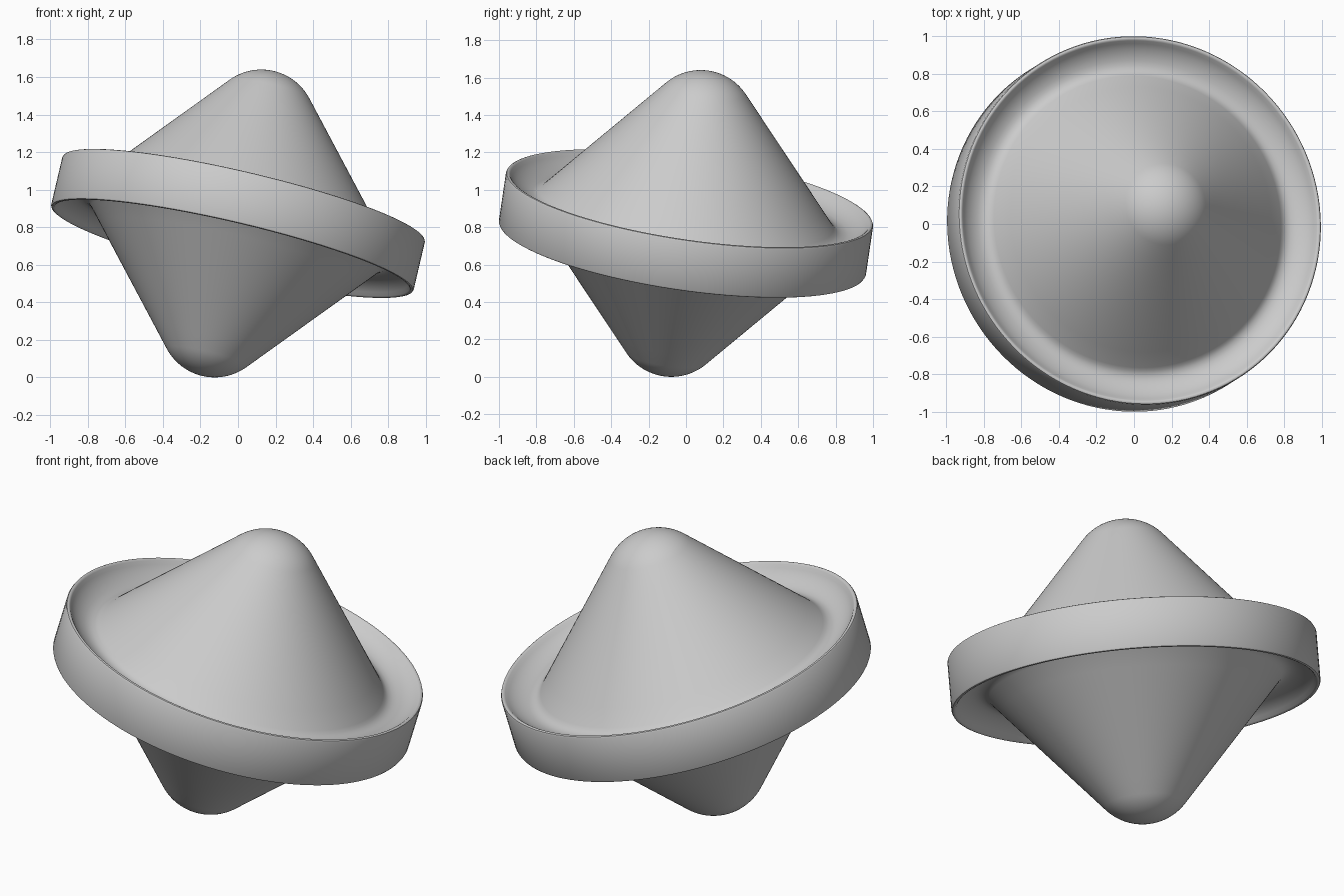
import bpy, bmesh, math
from mathutils import Vector

if "Cube" in bpy.data.objects:
    bpy.data.objects.remove(bpy.data.objects["Cube"])

SEG = 128
AXIS = Vector((0.2345, 0.148, 1.0)).normalized()
CENTRE = Vector((0, 0, 0.82))

# upper half profile (radius, height along axis): rounded tip, cone, trough, rim
TIP_R, TIP_H, HALF = 0.29, 0.55, math.radians(40.7)
upper = [(0.0, TIP_H + TIP_R)]
N = 14
for i in range(1, N + 1):
    a = math.pi / 2 + (HALF - math.pi / 2) * i / N
    upper.append((TIP_R * math.cos(a), TIP_H + TIP_R * math.sin(a)))
r0, h0 = upper[-1]
for k in range(1, 9):                        # straight cone flank
    r = r0 + (0.785 - r0) * k / 8
    upper.append((r, h0 - (r - r0) / math.tan(HALF)))
upper += [(0.80, 0.068), (0.82, 0.058), (0.845, 0.056), (0.87, 0.061),
          (0.90, 0.073), (0.93, 0.092), (0.955, 0.115), (0.968, 0.133),
          (0.974, 0.138), (0.981, 0.140), (0.988, 0.137), (0.992, 0.129)]

# mirror the profile for the lower half
profile = upper + [(r, -h) for r, h in reversed(upper)]

# revolve the profile
bm = bmesh.new()
rings = []
for r, h in profile:
    if r == 0:
        rings.append([bm.verts.new((0, 0, h))])
    else:
        rings.append([bm.verts.new((r * math.cos(2 * math.pi * s / SEG),
                                    r * math.sin(2 * math.pi * s / SEG), h))
                      for s in range(SEG)])
for top, low in zip(rings, rings[1:]):
    for s in range(SEG):
        n = (s + 1) % SEG
        if len(top) == 1:
            bm.faces.new((top[0], low[s], low[n]))
        elif len(low) == 1:
            bm.faces.new((top[s], low[0], top[n]))
        else:
            bm.faces.new((top[s], low[s], low[n], top[n]))
bmesh.ops.recalc_face_normals(bm, faces=bm.faces[:])

# tilt and lift so that the lower tip rests on the ground
rot = Vector((0, 0, 1)).rotation_difference(AXIS).to_matrix()
for v in bm.verts:
    v.co = rot @ v.co + CENTRE
low_z = min(v.co.z for v in bm.verts)
for v in bm.verts:
    v.co.z -= low_z

mesh = bpy.data.meshes.new("tilted_double_cone")
bm.to_mesh(mesh)
bm.free()
body = bpy.data.objects.new("tilted_double_cone", mesh)
bpy.context.collection.objects.link(body)

grey = bpy.data.materials.new("plain_grey")
grey.diffuse_color = (0.6, 0.6, 0.6, 1)
grey.use_nodes = True
grey.node_tree.nodes["Principled BSDF"].inputs["Base Color"].default_value = grey.diffuse_color
mesh.materials.append(grey)

bpy.context.view_layer.objects.active = body
body.select_set(True)
bpy.ops.object.shade_smooth_by_angle(angle=math.radians(40))
